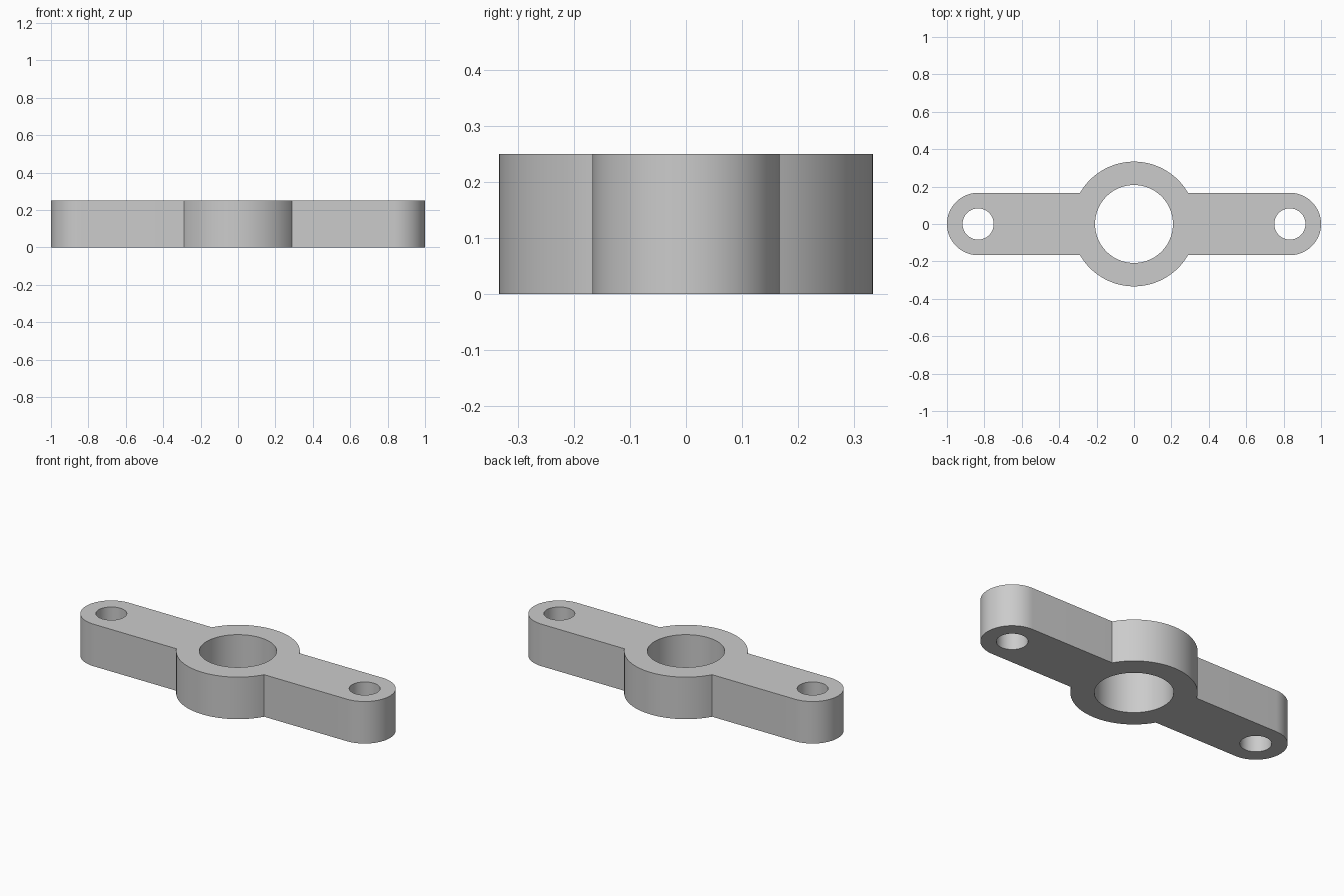
import bpy, bmesh
from math import sin, cos, pi, radians

cube = bpy.data.objects.get("Cube")
if cube:
    bpy.data.objects.remove(cube, do_unlink=True)

HEIGHT = 0.25
HUB_R, BORE_R = 1 / 3, 0.2083
ARM_R, BOLT_R, BOLT_X = 1 / 6, 1 / 12, 5 / 6


def arc(cx, radius, start, end, steps):
    """Points on an arc, angles in degrees."""
    angles = [radians(start + (end - start) * i / steps) for i in range(steps + 1)]
    return [(cx + radius * cos(a), radius * sin(a), 0) for a in angles]


def circle(cx, radius, steps=64):
    return arc(cx, radius, 0, 360, steps)[:-1]


# Outline: rounded arm ends joined to the round hub, plus three holes
outline = (arc(BOLT_X, ARM_R, -90, 90, 40) + arc(0, HUB_R, 30, 150, 48)
           + arc(-BOLT_X, ARM_R, 90, 270, 40) + arc(0, HUB_R, 210, 330, 48))
loops = [outline, circle(0, BORE_R, 96), circle(BOLT_X, BOLT_R), circle(-BOLT_X, BOLT_R)]

bm = bmesh.new()
for points in loops:
    verts = [bm.verts.new(p) for p in points]
    for a, b in zip(verts, verts[1:] + verts[:1]):
        bm.edges.new((a, b))

# Fill the flat plate around the holes and raise it to full thickness
bmesh.ops.triangle_fill(bm, edges=bm.edges[:], use_beauty=True, normal=(0, 0, 1))
raised = bmesh.ops.extrude_face_region(bm, geom=bm.faces[:], use_keep_orig=True)
top = [g for g in raised["geom"] if isinstance(g, bmesh.types.BMVert)]
bmesh.ops.translate(bm, verts=top, vec=(0, 0, HEIGHT))
bmesh.ops.recalc_face_normals(bm, faces=bm.faces[:])

mesh = bpy.data.meshes.new("flange_plate")
bm.to_mesh(mesh)
bm.free()
plate = bpy.data.objects.new("flange_plate", mesh)
bpy.context.collection.objects.link(plate)

# Plain grey metal
grey = bpy.data.materials.new("light_grey")
grey.use_nodes = True
colour = (0.6, 0.6, 0.6, 1)
grey.diffuse_color = colour
grey.node_tree.nodes["Principled BSDF"].inputs["Base Color"].default_value = colour
mesh.materials.append(grey)

# Smooth curved walls, crisp rims
bpy.ops.object.select_all(action="DESELECT")
plate.select_set(True)
bpy.context.view_layer.objects.active = plate
bpy.ops.object.shade_smooth_by_angle(angle=radians(30))
